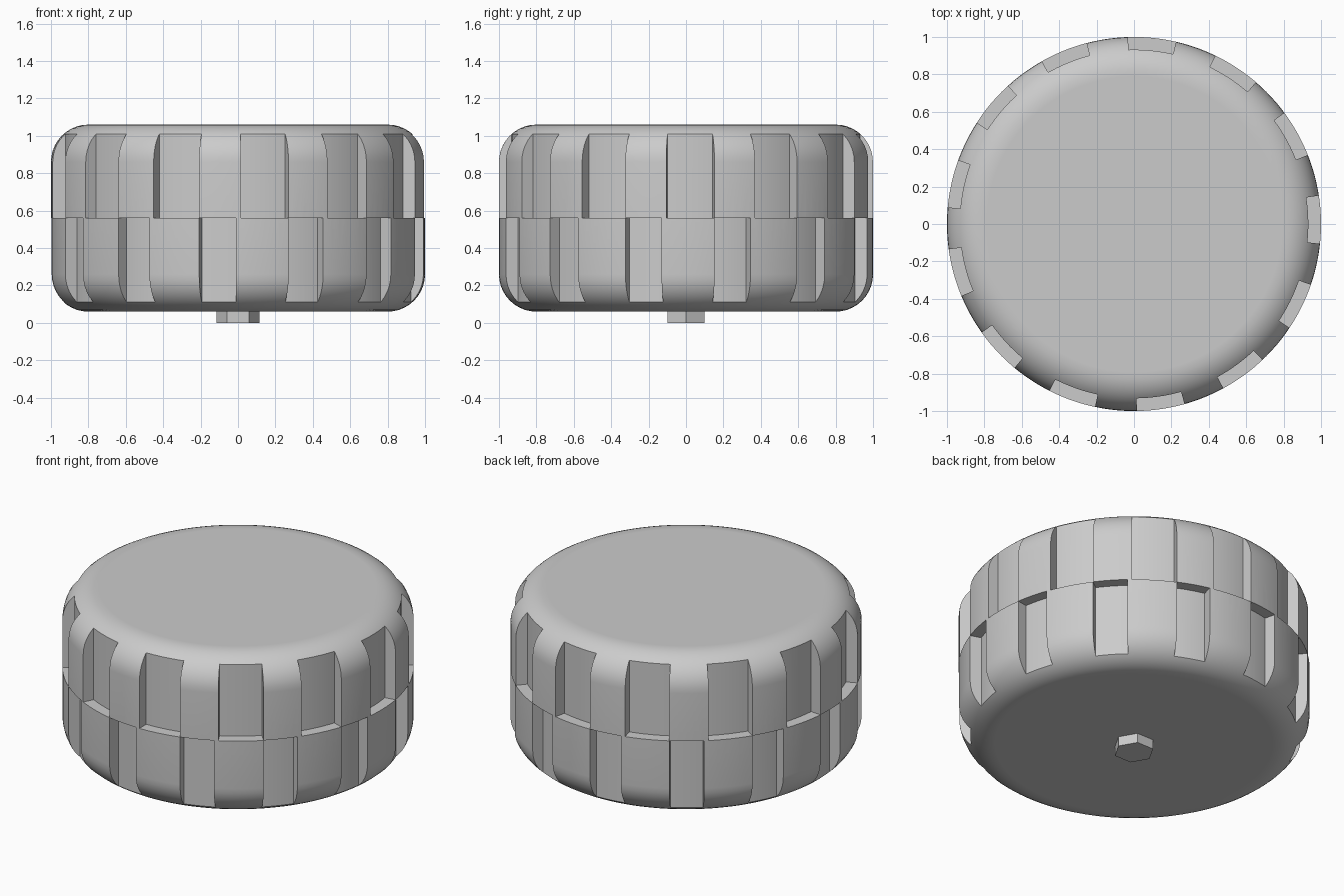
import bpy
import bmesh
from math import cos, sin, pi, radians

if "Cube" in bpy.data.objects:
    bpy.data.objects.remove(bpy.data.objects["Cube"], do_unlink=True)

# Plain grey material
GREY = (0.6, 0.6, 0.6, 1.0)
grey = bpy.data.materials.new("plain grey")
grey.use_nodes = True
grey.diffuse_color = GREY
bsdf = next(n for n in grey.node_tree.nodes if n.type == 'BSDF_PRINCIPLED')
bsdf.inputs["Base Color"].default_value = GREY

BOTTOM, MIDDLE, TOP = 0.06, 0.56, 1.06
FILLET = 0.2
LUGS = 13
FLOOR = 0.932      # radius of the notch floors


def make_object(name, bm):
    bmesh.ops.recalc_face_normals(bm, faces=bm.faces[:])
    mesh = bpy.data.meshes.new(name)
    bm.to_mesh(mesh)
    bm.free()
    obj = bpy.data.objects.new(name, mesh)
    bpy.context.collection.objects.link(obj)
    mesh.materials.append(grey)
    return obj


def activate(obj):
    bpy.ops.object.select_all(action='DESELECT')
    obj.select_set(True)
    bpy.context.view_layer.objects.active = obj


def add_sector(bm, centre, half, z0, z1, steps=10):
    """Closed block between two radii, spanning an angle around the axis."""
    rows = []
    for i in range(steps + 1):
        a = radians(centre - half + 2 * half * i / steps)
        rows.append([bm.verts.new((r * cos(a), r * sin(a), z))
                     for r, z in ((FLOOR, z0), (1.1, z0), (1.1, z1), (FLOOR, z1))])
    for a, b in zip(rows, rows[1:]):
        for k in range(4):
            n = (k + 1) % 4
            bm.faces.new((a[k], a[n], b[n], b[k]))
    bm.faces.new(rows[0])
    bm.faces.new(rows[-1][::-1])


# Rounded drum, turned from a profile
profile = [(0, BOTTOM), (0.79, BOTTOM)]
arc = [i * pi / 20 for i in range(11)]
profile += [(1 - FILLET + FILLET * sin(a), BOTTOM + FILLET - FILLET * cos(a)) for a in arc]
profile += [(1 - FILLET + FILLET * cos(a), TOP - FILLET + FILLET * sin(a)) for a in arc]
profile += [(0.79, TOP), (0, TOP)]
bm = bmesh.new()
verts = [bm.verts.new((r, 0, z)) for r, z in profile]
edges = [bm.edges.new(pair) for pair in zip(verts, verts[1:])]
bmesh.ops.spin(bm, geom=verts + edges, cent=(0, 0, 0), axis=(0, 0, 1),
               angle=2 * pi, steps=144, use_duplicate=False)
bmesh.ops.remove_doubles(bm, verts=bm.verts[:], dist=0.0005)
bmesh.ops.dissolve_degenerate(bm, edges=bm.edges[:], dist=0.0005)
wheel = make_object("wheel_drum", bm)

# Two staggered rows of tread notches
bm = bmesh.new()
for i in range(LUGS):
    turn = 360 * i / LUGS
    add_sector(bm, 1.35 + turn, 7.4, MIDDLE, TOP - 0.05)
    add_sector(bm, -13.2 + turn, 5.7, BOTTOM + 0.05, MIDDLE)
cutter = make_object("notch_cutter", bm)
cutter.hide_render = True

cut = wheel.modifiers.new("tread notches", 'BOOLEAN')
cut.operation = 'DIFFERENCE'
cut.solver = 'EXACT'
cut.object = cutter
activate(wheel)
bpy.ops.object.modifier_apply(modifier=cut.name)
bpy.data.objects.remove(cutter, do_unlink=True)
activate(wheel)
bpy.ops.object.shade_smooth_by_angle(angle=radians(25))

# Hexagonal axle stub under the drum
bpy.ops.mesh.primitive_cylinder_add(vertices=6, radius=0.115, depth=0.07,
                                    location=(0, 0, 0.035), rotation=(0, 0, pi / 6))
axle = bpy.context.object
axle.name = "axle_stub"
axle.data.materials.append(grey)
